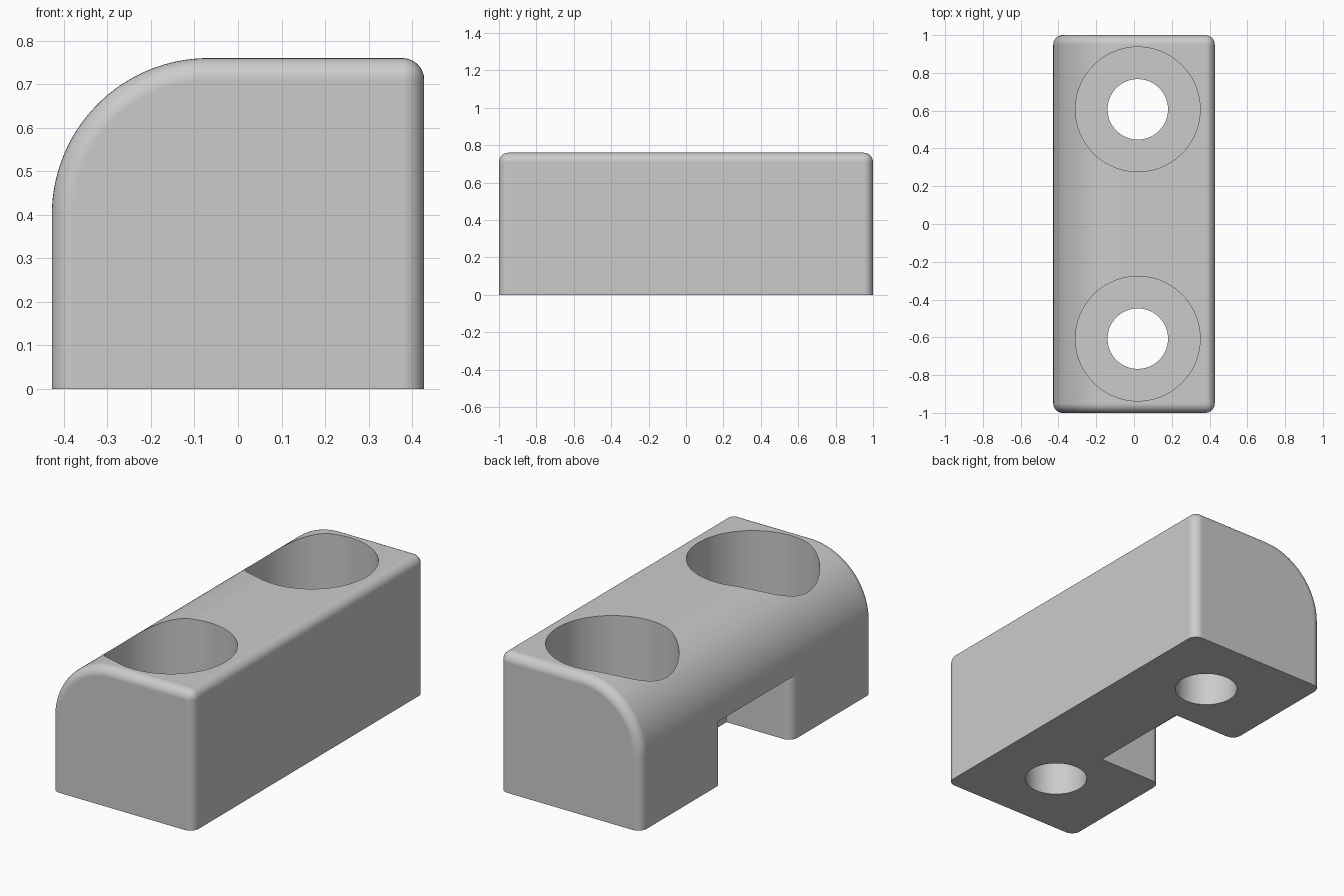
import bpy, bmesh, math

if "Cube" in bpy.data.objects:
    bpy.data.objects.remove(bpy.data.objects["Cube"])

W, L, H = 0.4275, 1.0, 0.76      # half width, half length, height
R, F = 0.36, 0.05                # large top round, small edge fillet


def arc(cx, cy, r, a0, a1, n):
    return [(cx + r * math.cos(math.radians(a0 + (a1 - a0) * i / n)),
             cy + r * math.sin(math.radians(a0 + (a1 - a0) * i / n))) for i in range(n + 1)]


def prism(name, points, offset, direction):
    """Extrude a closed outline along a direction."""
    bm = bmesh.new()
    face = bm.faces.new([bm.verts.new(offset(p)) for p in points])
    ext = bmesh.ops.extrude_face_region(bm, geom=[face])
    bmesh.ops.translate(bm, vec=direction,
                        verts=[v for v in ext["geom"] if isinstance(v, bmesh.types.BMVert)])
    bmesh.ops.recalc_face_normals(bm, faces=bm.faces)
    mesh = bpy.data.meshes.new(name)
    ob = bpy.data.objects.new(name, mesh)
    bpy.context.collection.objects.link(ob)
    return ob, bm


def vertical_cutter(name, points, z0, z1):
    ob, bm = prism(name, points, lambda p: (p[0], p[1], z0), (0, 0, z1 - z0))
    bm.to_mesh(ob.data)
    bm.free()
    ob.hide_render = True
    return ob


# Block: side profile with one large rounded shoulder
profile = [(-W, 0), (W, 0), (W, H)] + arc(-W + R, H - R, R, 90, 180, 32)
block, bm = prism("mounting_block", profile, lambda p: (p[0], -L, p[1]), (0, 2 * L, 0))

# Fillet the end outlines and the long top edge, leaving the base sharp
edges = []
for e in bm.edges:
    a, b = e.verts[0].co, e.verts[1].co
    on_end = abs(a.y - b.y) < 1e-5
    on_base = a.z < 1e-5 and b.z < 1e-5
    long_top = not on_end and a.x > W - 1e-4 and a.z > H - 1e-4
    if (on_end and not on_base) or long_top:
        edges.append(e)
bmesh.ops.bevel(bm, geom=edges, offset=F, offset_type='OFFSET', segments=8,
                profile=0.5, affect='EDGES', clamp_overlap=False)
bm.to_mesh(block.data)
bm.free()

# Side notch with rounded mouth, open to the base
N = 0.30
mouth = arc(-W + F, N + F, F, 270, 180, 8)
notch = [(-0.035, -N), (-0.035, N)] + mouth + [(-W - 0.1, N + F), (-W - 0.1, -N - F)]
notch += [(x, -y) for x, y in reversed(mouth)]
cutters = [vertical_cutter("notch_cutter", notch, -0.1, 0.35)]

# Counterbored screw holes
for s, side in ((-1, "front"), (1, "back")):
    for kind, r, z0 in (("bore", 0.33, 0.37), ("hole", 0.16, -0.1)):
        circle = arc(0.02, s * 0.607, r, 0, 360, 96)[:-1]
        cutters.append(vertical_cutter(f"{side}_{kind}_cutter", circle, z0, 1.0))

bpy.context.view_layer.objects.active = block
block.select_set(True)
for c in cutters:
    m = block.modifiers.new(c.name, 'BOOLEAN')
    m.operation, m.solver, m.object = 'DIFFERENCE', 'EXACT', c
    bpy.ops.object.modifier_apply(modifier=m.name)
for c in cutters:
    bpy.data.objects.remove(c)

# Smooth rounds with flat main faces
bpy.ops.object.shade_smooth_by_angle(angle=math.radians(30))
wn = block.modifiers.new("flat_face_normals", 'WEIGHTED_NORMAL')
wn.keep_sharp = True

grey = bpy.data.materials.new("plain_grey")
grey.diffuse_color = (0.6, 0.6, 0.6, 1)
grey.use_nodes = True
grey.node_tree.nodes["Principled BSDF"].inputs["Base Color"].default_value = grey.diffuse_color
block.data.materials.clear()
block.data.materials.append(grey)
